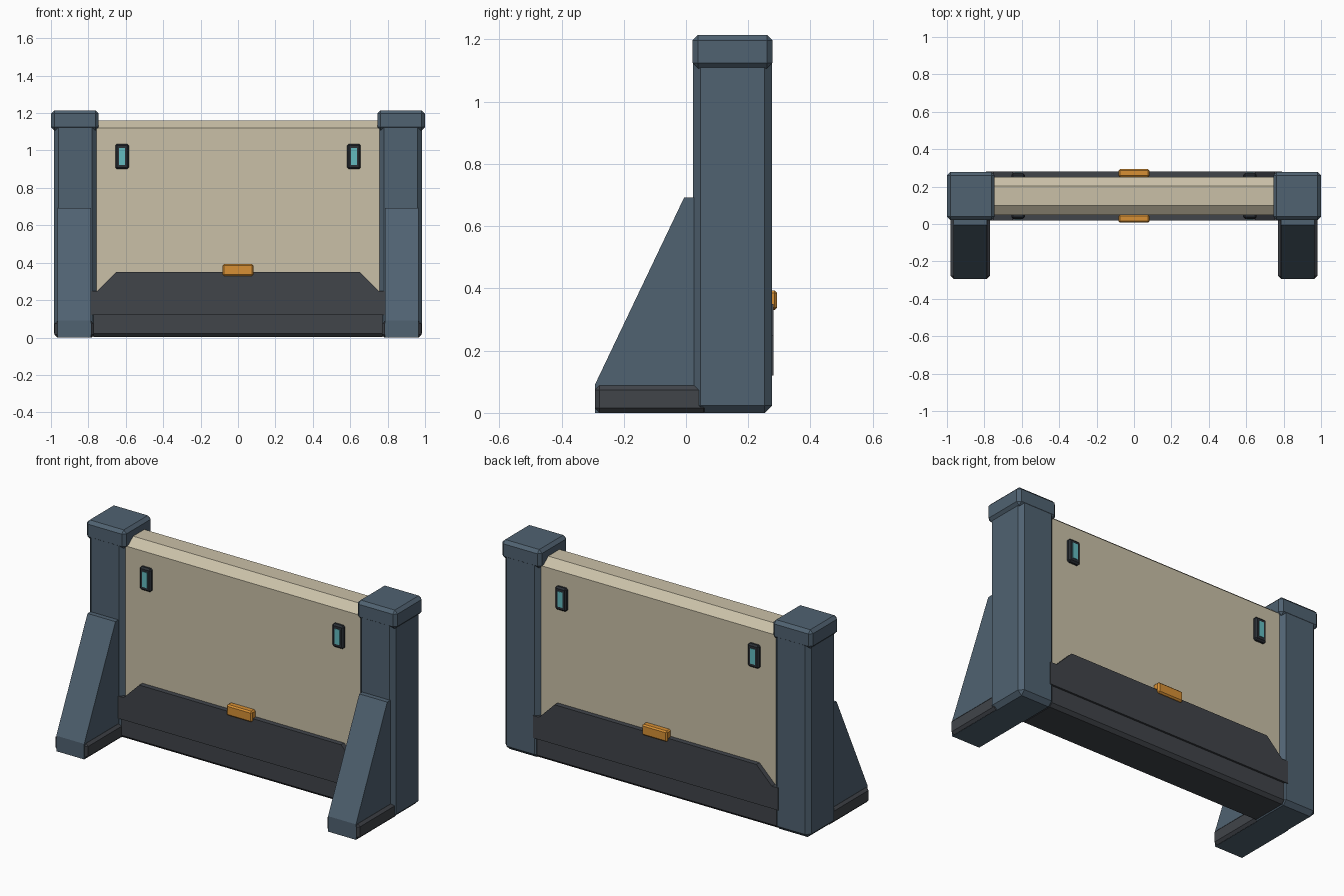
import bpy, bmesh

default = bpy.data.objects.get("Cube")
if default:
    bpy.data.objects.remove(default, do_unlink=True)


def material(name, rgb):
    m = bpy.data.materials.new(name)
    m.use_nodes = True
    m.diffuse_color = (*rgb, 1)
    m.node_tree.nodes["Principled BSDF"].inputs["Base Color"].default_value = (*rgb, 1)
    return m


BLUE = material("slate blue", (0.08, 0.122, 0.165))
BEIGE = material("warm beige", (0.59, 0.53, 0.39))
DARK = material("charcoal", (0.052, 0.058, 0.068))
BLACK = material("dark housing", (0.024, 0.029, 0.036))
CYAN = material("cyan light", (0.127, 0.5, 0.53))
ORANGE = material("amber", (0.68, 0.28, 0.035))

MID_Y = 0.15  # centre plane of the wall


def finish(bm, name, mat):
    bmesh.ops.recalc_face_normals(bm, faces=bm.faces)
    mesh = bpy.data.meshes.new(name)
    bm.to_mesh(mesh)
    bm.free()
    mesh.materials.append(mat)
    obj = bpy.data.objects.new(name, mesh)
    bpy.context.collection.objects.link(obj)
    return obj


def box(name, mat, xs, ys, zs, chamfer=0):
    """Box given by its ranges, with flat chamfered edges."""
    bm = bmesh.new()
    bmesh.ops.create_cube(bm, size=1)
    for v in bm.verts:
        v.co = [r[0] if c < 0 else r[1] for c, r in zip(v.co, (xs, ys, zs))]
    if chamfer:
        bmesh.ops.bevel(bm, geom=bm.edges[:], offset=chamfer, segments=1,
                        affect='EDGES', profile=0.5)
    return finish(bm, name, mat)


def prism(name, mat, points, axis, lo, hi):
    """Extrude a 2D outline along x (points are y, z) or y (points are x, z)."""
    bm = bmesh.new()
    place = (lambda a, b: (lo, a, b)) if axis == 'x' else (lambda a, b: (a, lo, b))
    face = bm.faces.new([bm.verts.new(place(*p)) for p in points])
    ext = bmesh.ops.extrude_face_region(bm, geom=[face])
    step = (hi - lo, 0, 0) if axis == 'x' else (0, hi - lo, 0)
    bmesh.ops.translate(bm, vec=step,
                        verts=[g for g in ext["geom"] if isinstance(g, bmesh.types.BMVert)])
    return finish(bm, name, mat)


def span(a, b, s):
    """Mirror a range about zero when s is -1."""
    return tuple(sorted((a * s, b * s)))


def depth(a, b, s):
    """Range of y between two distances from the wall's centre plane."""
    return tuple(sorted((MID_Y + a * s, MID_Y + b * s)))


# Wall panel with a chamfered top, and the base rail below it
prism("wall_panel", BEIGE,
      [(0.048, 0.05), (0.252, 0.05), (0.252, 1.12), (0.203, 1.16), (0.1, 1.16), (0.048, 1.12)],
      'x', -0.78, 0.78)
box("base_rail", DARK, (-0.79, 0.79), (0.03, 0.27), (0.003, 0.2), 0.018)

# End posts, caps, braces and feet
for side, s in (("left", 1), ("right", -1)):
    box(side + "_post", BLUE, span(0.757, 0.985, s), (0.022, 0.277), (0, 1.15), 0.024)
    box(side + "_post_cap", BLUE, span(0.745, 1.0, s), (0.021, 0.278), (1.107, 1.215), 0.018)
    lo, hi = span(0.785, 0.965, s)
    prism(side + "_brace", BLUE,
          [(-0.293, 0), (0.06, 0), (0.06, 0.692), (-0.006, 0.692), (-0.293, 0.09)],
          'x', lo, hi)
    box(side + "_foot", DARK, span(0.77, 0.98, s), (-0.292, 0.07), (0.001, 0.088), 0.014)

# Kick plates, grab blocks and lamps on both faces of the wall
half = [(0.79, 0.12), (0.79, 0.25), (0.75, 0.25), (0.65, 0.35)]
outline = half + [(-x, z) for x, z in reversed(half)]
for face, f in (("front", -1), ("back", 1)):
    prism(face + "_kick_plate", DARK, outline, 'y', *depth(0.095, 0.131, f))
    box(face + "_amber_block", ORANGE, (-0.082, 0.082), depth(0.1, 0.143, f),
        (0.33, 0.393), 0.008)
    for side, s in (("left", 1), ("right", -1)):
        tag = face + "_" + side
        box(tag + "_lamp_housing", BLACK, span(0.584, 0.656, s), depth(0.09, 0.122, f),
            (0.9, 1.035), 0.009)
        box(tag + "_lamp", CYAN, span(0.604, 0.636, s), depth(0.11, 0.125, f),
            (0.923, 1.012))
